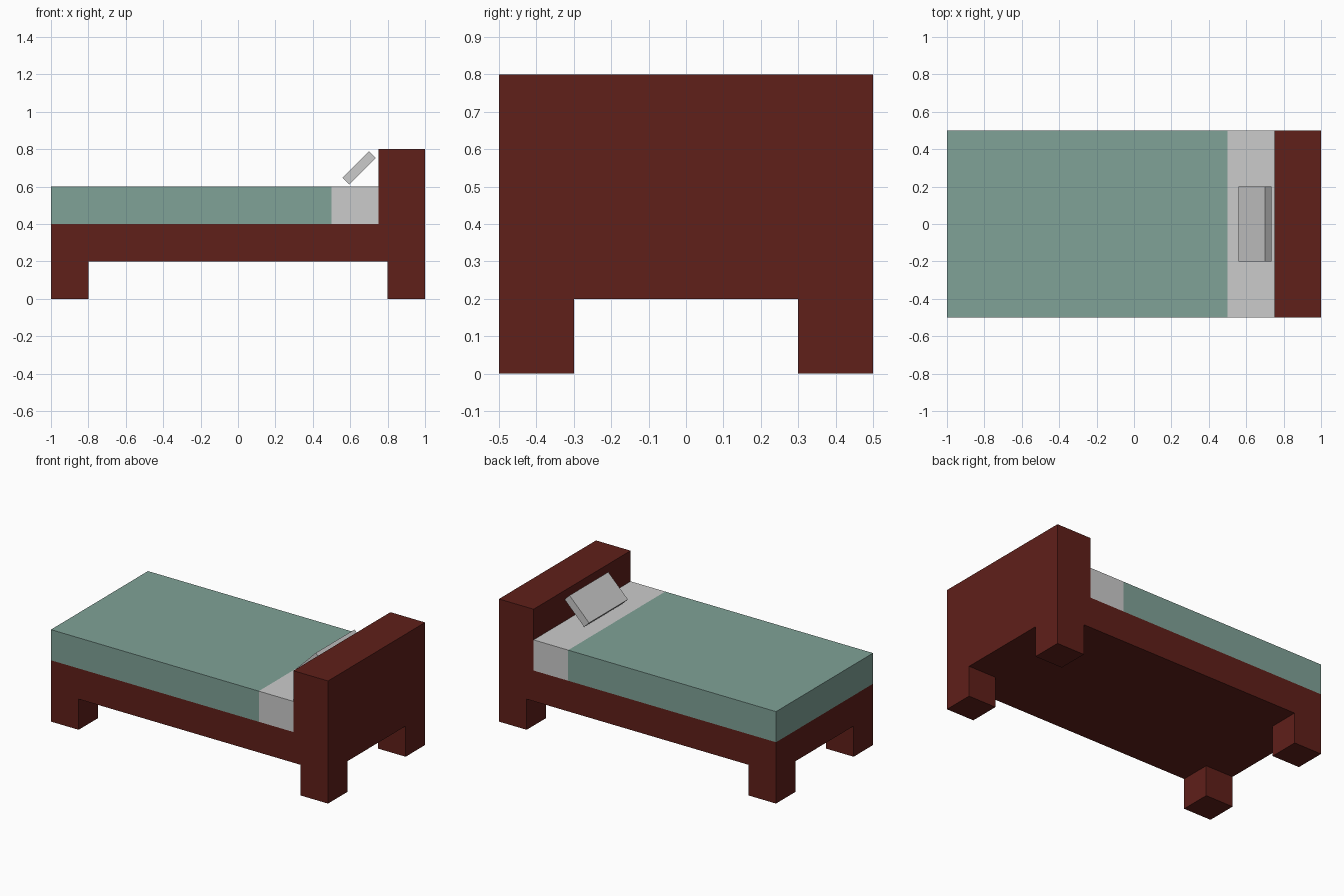
import bpy, bmesh, math
from mathutils import Matrix, Vector

if "Cube" in bpy.data.objects:
    bpy.data.objects.remove(bpy.data.objects["Cube"])


def material(name, rgb):
    m = bpy.data.materials.new(name)
    m.diffuse_color = (*rgb, 1)
    m.use_nodes = True
    m.node_tree.nodes["Principled BSDF"].inputs["Base Color"].default_value = m.diffuse_color
    return m


def add_object(name, bm, mat=None):
    mesh = bpy.data.meshes.new(name)
    bm.to_mesh(mesh)
    bm.free()
    ob = bpy.data.objects.new(name, mesh)
    bpy.context.collection.objects.link(ob)
    if mat:
        mesh.materials.append(mat)
    return ob


def box(name, lo, hi, mat=None):
    lo, hi = Vector(lo), Vector(hi)
    bm = bmesh.new()
    bmesh.ops.create_cube(bm, size=1, matrix=Matrix.Diagonal((*(hi - lo), 1)))
    ob = add_object(name, bm, mat)
    ob.location = (lo + hi) / 2
    return ob


wood = material("dark_red_wood", (0.115, 0.014, 0.010))
teal = material("teal_cloth", (0.215, 0.36, 0.31))

# Bed frame: one solid slab, corner legs pulled down, headboard pulled up
xs, ys = (-1, -0.8, 0.75, 0.8, 1), (-0.5, -0.3, 0.3, 0.5)
bm = bmesh.new()
grid = [[bm.verts.new((x, y, 0.2)) for y in ys] for x in xs]
for i in range(len(xs) - 1):
    for j in range(len(ys) - 1):
        bm.faces.new((grid[i][j], grid[i + 1][j], grid[i + 1][j + 1], grid[i][j + 1]))


def pull(faces, dz):
    new = bmesh.ops.extrude_face_region(bm, geom=faces)["geom"]
    bmesh.ops.delete(bm, geom=[f for f in faces if f.is_valid], context="FACES_ONLY")
    bmesh.ops.translate(bm, vec=(0, 0, dz), verts=[g for g in new if isinstance(g, bmesh.types.BMVert)])


def faces_at(z, test):
    bm.normal_update()
    return [f for f in bm.faces if all(abs(v.co.z - z) < 1e-4 for v in f.verts)
            and test(f.calc_center_median())]


bottom = list(bm.faces)
top = bmesh.ops.extrude_face_region(bm, geom=bottom, use_keep_orig=True)["geom"]
bmesh.ops.translate(bm, vec=(0, 0, 0.2), verts=[g for g in top if isinstance(g, bmesh.types.BMVert)])
pull(faces_at(0.4, lambda c: c.x > 0.75), 0.4)
for sx in (-1, 1):
    for sy in (-1, 1):
        pull(faces_at(0.2, lambda c: c.x * sx > 0.8 and c.y * sy > 0.3), -0.2)
bmesh.ops.recalc_face_normals(bm, faces=bm.faces)
bmesh.ops.dissolve_limit(bm, angle_limit=0.01, verts=bm.verts, edges=bm.edges)
add_object("bed_frame", bm, wood)

# Bedding
box("blanket", (-1, -0.5, 0.4), (0.5, 0.5, 0.6), teal)
box("mattress_head", (0.5, -0.5, 0.4), (0.75, 0.5, 0.6))

# Pillow leaning towards the headboard
pillow = box("pillow", (0.548, -0.2, 0.675), (0.748, 0.2, 0.725))
pillow.rotation_euler.y = math.radians(-45)
